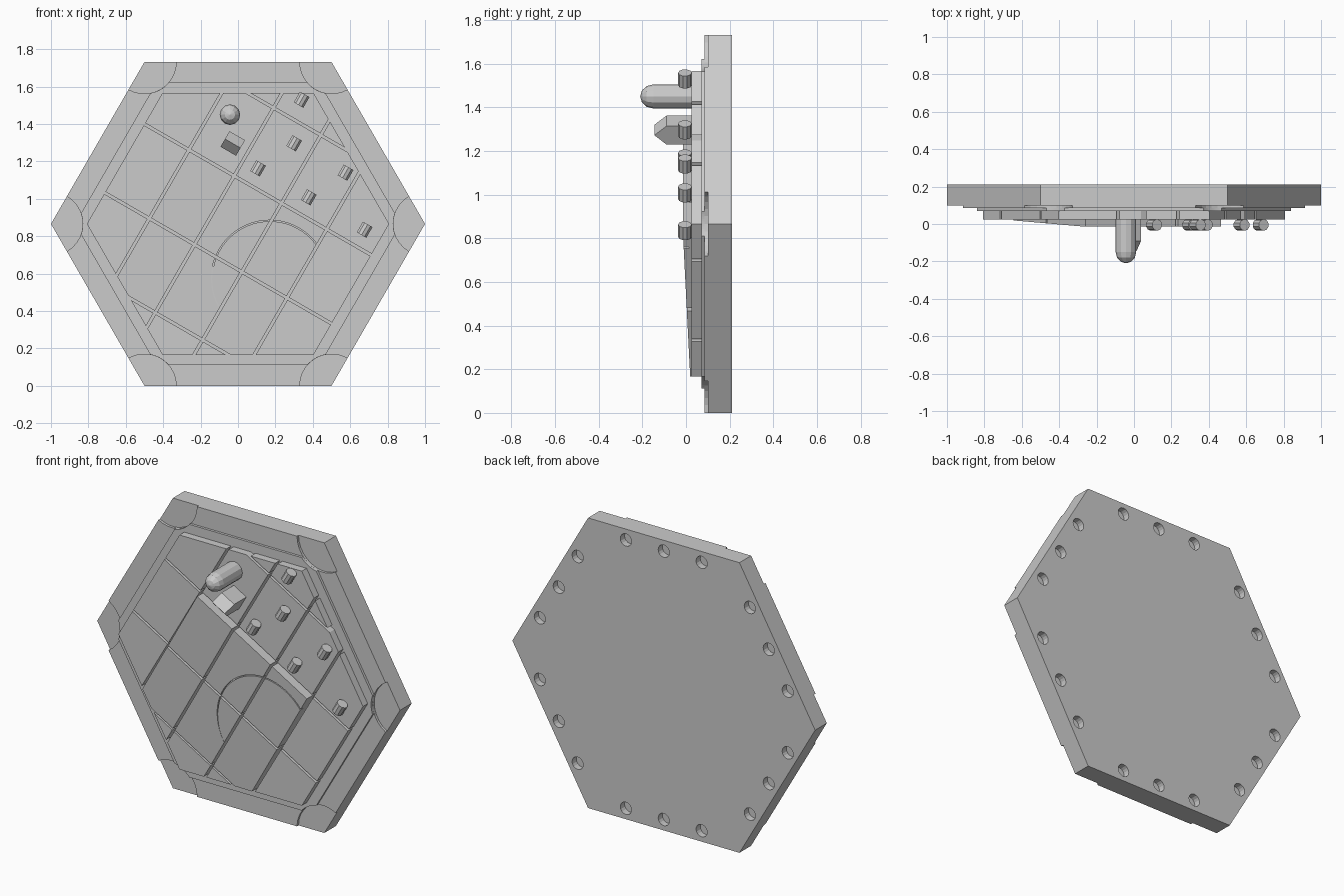
import bpy, bmesh
from math import sin, cos, asin, pi, radians, sqrt
from mathutils import Vector, Matrix

if "Cube" in bpy.data.objects:
    bpy.data.objects.remove(bpy.data.objects["Cube"])

CZ = sqrt(3) / 2                      # height of the hexagon centre
U = Vector((0.5, CZ))                 # rotated tile grid axes in the x-z plane
V = Vector((CZ, -0.5))
CENTRE = Vector((0, CZ))


def prisms(name, polys, front, back):
    """Extrude x-z outlines along y; front may be a function of the point."""
    bm = bmesh.new()
    for poly in polys:
        f = [bm.verts.new((p[0], front(p) if callable(front) else front, p[1])) for p in poly]
        b = [bm.verts.new((p[0], back, p[1])) for p in poly]
        bm.faces.new(f)
        bm.faces.new(b[::-1])
        for i in range(len(f)):
            j = (i + 1) % len(f)
            bm.faces.new((f[i], b[i], b[j], f[j]))
    return finish(name, bm)


def finish(name, bm):
    bmesh.ops.recalc_face_normals(bm, faces=bm.faces)
    me = bpy.data.meshes.new(name)
    bm.to_mesh(me)
    bm.free()
    ob = bpy.data.objects.new(name, me)
    bpy.context.collection.objects.link(ob)
    return ob


def circle(c, r, n):
    return [(c[0] + r * cos(2 * pi * i / n), c[1] + r * sin(2 * pi * i / n)) for i in range(n)]


def hexagon(r):
    return [Vector(p) for p in circle(CENTRE, r, 6)]


def cut(ob, cutter):
    m = ob.modifiers.new("cut", 'BOOLEAN')
    m.operation = 'DIFFERENCE'
    m.solver = 'EXACT'
    m.object = cutter
    cutter.hide_render = True
    cutter.hide_set(True)


def notched(inset, r=0.17, n=10):
    """Hexagon inset from the base edge, with a round bite at each corner."""
    pts = []
    t = asin(inset / r)
    for k in range(6):
        c = CENTRE + Vector((cos(k * pi / 3), sin(k * pi / 3)))
        start = k * pi / 3 + pi + pi / 3
        for i in range(n + 1):
            a = start - t - (2 * pi / 3 - 2 * t) * i / n
            pts.append((c.x + r * cos(a), c.y + r * sin(a)))
    return pts


# base slab with three sockets along each back edge
base = prisms("base_slab", [hexagon(1)], 0.10, 0.21)
corners = hexagon(1)
holes = []
for k in range(6):
    a, b = corners[k], corners[(k + 1) % 6]
    inward = (CENTRE - (a + b) / 2).normalized() * 0.065
    holes += [circle(a.lerp(b, t) + inward, 0.037, 16) for t in (0.25, 0.5, 0.75)]
cut(base, prisms("socket_cutter", holes, 0.17, 0.25))

# rim and inner step
prisms("rim_plate", [notched(0.0)], 0.085, 0.10)
prisms("inner_step", [notched(0.111)], 0.07, 0.085)


# floor tiles: hexagon clipped by the rotated grid
def clip(poly, axis, limit):
    out = []
    for i, p in enumerate(poly):
        q = poly[(i + 1) % len(poly)]
        dp, dq = (p - CENTRE).dot(axis) - limit, (q - CENTRE).dot(axis) - limit
        if dp <= 0:
            out.append(p)
        if dp * dq < 0:
            out.append(p.lerp(q, dp / (dp - dq)))
    return out


def tilt(p):
    u = (Vector(p) - CENTRE).dot(U)
    return 0.022 - 0.037 * (u + 0.632) / 0.844


us = (-2, -0.632, -0.212, 0.212, 0.632, 2)
vs = (-2, -0.425, -0.146, 0.146, 0.425, 2)
gap = 0.007
flat, sloped = [], []
for i in range(5):
    for j in range(5):
        poly = hexagon(0.808)
        for axis, limit in ((U, us[i + 1]), (-U, -us[i]), (V, vs[j + 1]), (-V, -vs[j])):
            poly = clip(poly, axis, limit - gap)
        if len(poly) > 2:
            (sloped if i in (1, 2) and j in (1, 2, 3) else flat).append(poly)
prisms("flat_tiles", flat, 0.025, 0.07)
ramp = prisms("ramp_tiles", sloped, tilt, 0.07)

# round groove that fades out toward the low end of the ramp
bm = bmesh.new()
loops = [[bm.verts.new((x, y, z)) for x, z in circle((0.17, 0.572), r, 64)]
         for r, y in ((0.308, -0.1), (0.314, -0.1), (0.314, 0.014), (0.308, 0.014))]
for a, b in zip(loops, loops[1:] + loops[:1]):
    for i in range(64):
        j = (i + 1) % 64
        bm.faces.new((a[i], a[j], b[j], b[i]))
cut(ramp, finish("groove_cutter", bm))

# small pegs lying along the grid direction
spin = Matrix.Rotation(radians(30), 4, 'Y')
for x, z in ((0.34, 1.53), (0.30, 1.297), (0.107, 1.163), (0.575, 1.14), (0.378, 1.008), (0.677, 0.835)):
    bm = bmesh.new()
    bmesh.ops.create_cone(bm, cap_ends=True, segments=10, radius1=0.031, radius2=0.031, depth=0.066,
                          matrix=Matrix.Translation((x, -0.005, z)) @ spin)
    finish("peg", bm)

# rounded lever: revolved profile
n, r, tip = 12, 0.055, -0.15
rows = [(r, 0.07), (r, tip)] + [(r * cos(a), tip - 0.06 * sin(a)) for a in (pi / 6, pi / 3)]
bm = bmesh.new()
rings = [[bm.verts.new((x, y, z)) for x, z in circle((-0.043, 1.45), rr, n)] for rr, y in rows]
end = bm.verts.new((-0.043, tip - 0.06, 1.45))
bm.faces.new(rings[0])
for i in range(n):
    j = (i + 1) % n
    for a, b in zip(rings, rings[1:]):
        bm.faces.new((a[i], a[j], b[j], b[i]))
    bm.faces.new((rings[-1][i], rings[-1][j], end))
finish("lever", bm)

# gabled block
bm = bmesh.new()
h = 0.048
profile = [(-h, 0.07), (-h, -0.09), (0, -0.145), (h, -0.09), (h, 0.07)]   # (along u, y)
ends = []
for s in (-h, h):
    pts = [Vector((-0.028, 1.296)) + U * u + V * s for u, _ in profile]
    ends.append([bm.verts.new((p.x, q[1], p.y)) for p, q in zip(pts, profile)])
    bm.faces.new(ends[-1])
for i in range(5):
    j = (i + 1) % 5
    bm.faces.new((ends[0][i], ends[0][j], ends[1][j], ends[1][i]))
finish("gabled_block", bm)
